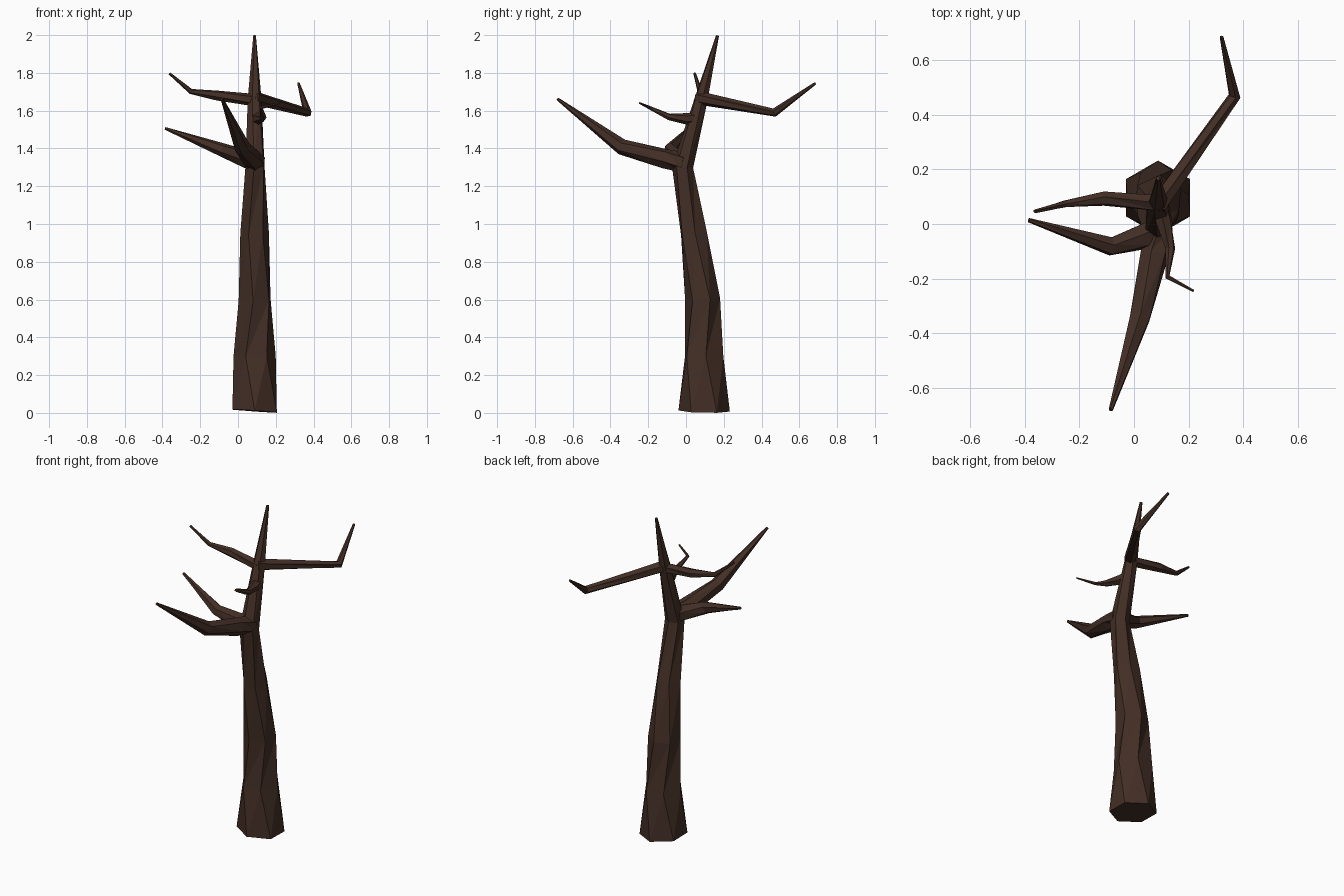
import bpy, bmesh, math
from mathutils import Vector

if "Cube" in bpy.data.objects:
    bpy.data.objects.remove(bpy.data.objects["Cube"])

bark = bpy.data.materials.new("dark_bark")
bark.diffuse_color = (0.056, 0.028, 0.019, 1)
bark.use_nodes = True
bark.node_tree.nodes["Principled BSDF"].inputs["Base Color"].default_value = bark.diffuse_color


def limb(name, path, first_dir=None, sides=6):
    """Faceted tapering limb; path rows are x, y, z, radius, twist in degrees."""
    pts = [Vector(p[:3]) for p in path]
    n = len(pts)
    bm = bmesh.new()
    rings = []
    axis = None
    u = None
    for i, p in enumerate(path):
        a = (pts[i] - pts[i - 1]).normalized() if i else Vector((0, 0, 0))
        b = (pts[i + 1] - pts[i]).normalized() if i < n - 1 else Vector((0, 0, 0))
        d = (a + b).normalized()
        if i == 0 and first_dir:
            d = Vector(first_dir).normalized()
        # carry the ring frame along the path
        if u is None:
            ref = Vector((1, 0, 0)) if abs(d.z) > 0.8 else Vector((0, 0, 1))
            u = (ref - d * ref.dot(d)).normalized()
        else:
            u = axis.rotation_difference(d) @ u
        axis = d
        v = d.cross(u)
        ring = []
        for k in range(sides):
            t = math.radians(p[4]) + 2 * math.pi * k / sides
            ring.append(bm.verts.new(pts[i] + (u * math.cos(t) + v * math.sin(t)) * p[3]))
        rings.append(ring)
    for r0, r1 in zip(rings, rings[1:]):
        for k in range(sides):
            j = (k + 1) % sides
            # split quads diagonally for the chiselled bark facets
            bm.faces.new((r0[k], r0[j], r1[j]))
            bm.faces.new((r0[k], r1[j], r1[k]))
    bm.faces.new(rings[0][::-1])
    bm.faces.new(rings[-1])
    bmesh.ops.recalc_face_normals(bm, faces=bm.faces[:])
    me = bpy.data.meshes.new(name)
    bm.to_mesh(me)
    bm.free()
    me.materials.append(bark)
    ob = bpy.data.objects.new(name, me)
    bpy.context.collection.objects.link(ob)
    return ob


# Trunk, leaning to the front and then kicking back to a pointed top
limb("trunk", [
    (0.088, 0.096, 0.010, 0.136, 30),
    (0.088, 0.096, 0.30, 0.112, 5),
    (0.088, 0.088, 0.60, 0.093, 25),
    (0.088, 0.042, 0.95, 0.076, 5),
    (0.090, -0.018, 1.30, 0.056, 25),
    (0.088, 0.080, 1.66, 0.037, 10),
    (0.088, 0.167, 1.998, 0.008, 30),
], first_dir=(0.07, 0.02, 1))

# Large lower branch reaching forward
limb("front_branch", [
    (0.095, -0.010, 1.325, 0.054, 0),
    (0.075, -0.110, 1.345, 0.053, 15),
    (0.022, -0.340, 1.408, 0.042, 0),
    (-0.085, -0.680, 1.662, 0.008, 20),
])

# Lower branch reaching left
limb("left_branch", [
    (0.105, -0.020, 1.325, 0.052, 0),
    (0.040, -0.045, 1.345, 0.049, 10),
    (-0.085, -0.082, 1.393, 0.036, 0),
    (-0.385, 0.014, 1.506, 0.008, 20),
])

# Upper branch reaching left
limb("upper_left_branch", [
    (0.095, 0.076, 1.655, 0.033, 0),
    (-0.110, 0.093, 1.680, 0.027, 15),
    (-0.250, 0.074, 1.702, 0.014, 0),
    (-0.363, 0.046, 1.797, 0.007, 20),
])

# Long upper branch reaching back right
limb("back_branch", [
    (0.085, 0.065, 1.668, 0.036, 0),
    (0.368, 0.468, 1.590, 0.023, 15),
    (0.320, 0.685, 1.745, 0.007, 0),
])

# Small crooked twig at the front
limb("front_twig", [
    (0.095, 0.050, 1.560, 0.032, 0),
    (0.110, 0.000, 1.557, 0.030, 0),
    (0.133, -0.090, 1.567, 0.018, 15),
    (0.122, -0.193, 1.616, 0.009, 0),
    (0.218, -0.245, 1.640, 0.005, 20),
])
